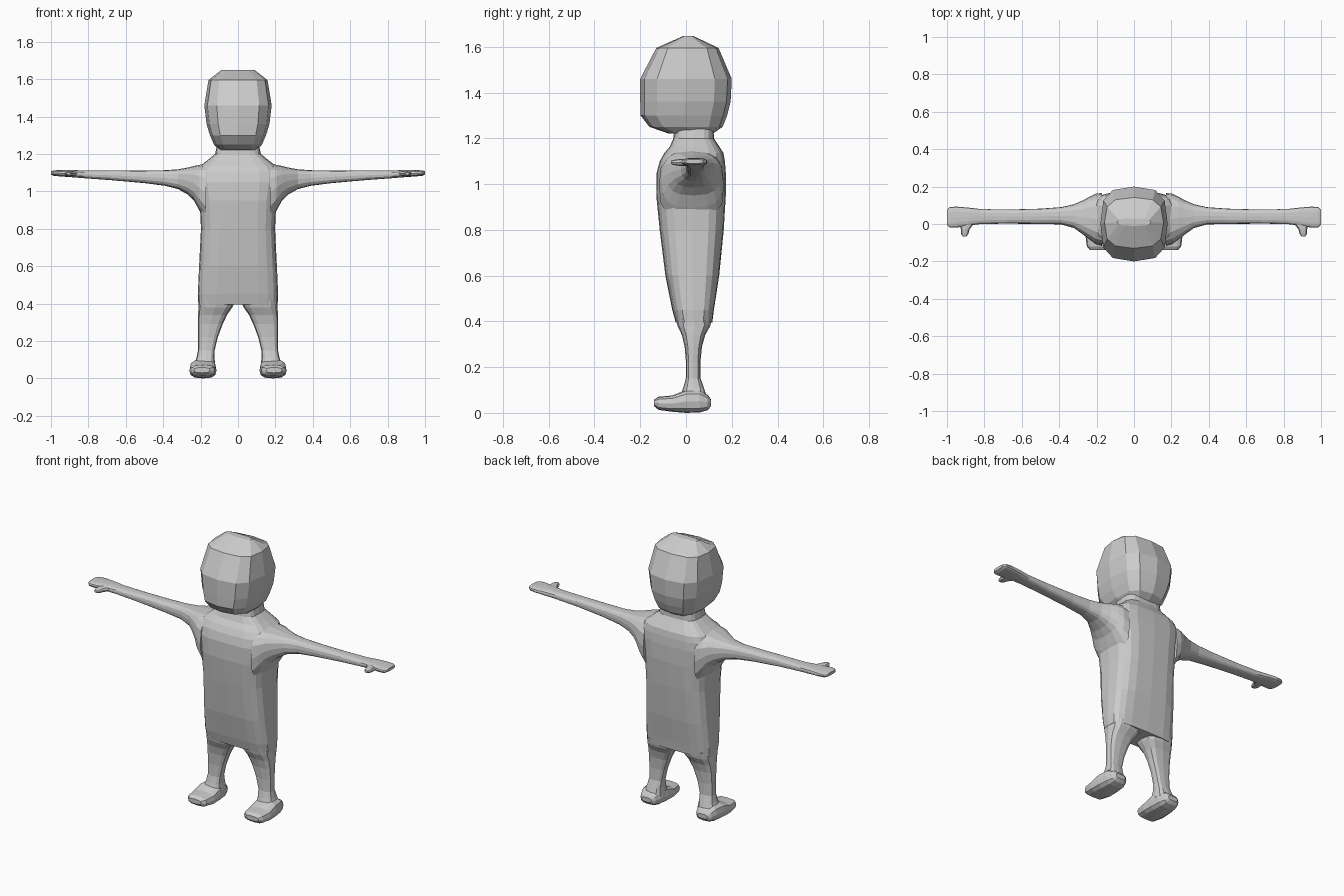
import bpy, bmesh
from math import cos, sin, pi


def rounded(v, p):
    return (1 if v >= 0 else -1) * abs(v) ** (2 / p)


def loft(name, axis, rows, n=16, p=3.0, mirror=False):
    """Skin rounded-box rings; a row is (position, a_min, a_max, b_min, b_max)."""
    bm = bmesh.new()
    rings = []
    for t, a0, a1, b0, b1 in rows:
        ring = []
        for i in range(n):
            g = 2 * pi * i / n
            a = (a0 + a1) / 2 + (a1 - a0) / 2 * rounded(cos(g), p)
            b = (b0 + b1) / 2 + (b1 - b0) / 2 * rounded(sin(g), p)
            co = {'X': (t, a, b), 'Y': (a, t, b), 'Z': (a, b, t)}[axis]
            ring.append(bm.verts.new(co))
        rings.append(ring)
    for r, s in zip(rings, rings[1:]):
        for i in range(n):
            j = (i + 1) % n
            bm.faces.new((r[i], r[j], s[j], s[i]))
    bm.faces.new(rings[0])
    bm.faces.new(rings[-1])
    if mirror:
        d = bmesh.ops.duplicate(bm, geom=bm.verts[:] + bm.edges[:] + bm.faces[:])
        for v in d['geom']:
            if isinstance(v, bmesh.types.BMVert):
                v.co.x *= -1
    bmesh.ops.recalc_face_normals(bm, faces=bm.faces[:])
    me = bpy.data.meshes.new(name)
    bm.to_mesh(me)
    bm.free()
    ob = bpy.data.objects.new(name, me)
    bpy.context.collection.objects.link(ob)
    return ob


# Torso with sloping shoulders and neck
torso = loft("body", 'Z', [
    (0.395, -.212, .212, -.045, .115), (0.45, -.215, .215, -.06, .122),
    (0.60, -.208, .208, -.09, .145), (0.80, -.198, .198, -.115, .165),
    (0.95, -.205, .205, -.13, .174), (1.05, -.222, .222, -.128, .174),
    (1.10, -.222, .222, -.115, .17), (1.135, -.205, .205, -.095, .164),
    (1.165, -.165, .165, -.07, .145), (1.20, -.122, .122, -.055, .122),
    (1.26, -.11, .11, -.05, .12)], n=20, p=3.6)

# Head
head = loft("head", 'Z', [
    (1.222, -.10, .10, -.08, .12), (1.25, -.128, .128, -.16, .16),
    (1.30, -.15, .15, -.199, .18), (1.36, -.168, .168, -.2, .195),
    (1.46, -.18, .18, -.2, .2), (1.595, -.158, .158, -.13, .142),
    (1.648, -.09, .09, -.01, .03)], n=12, p=3.0)

# Arms, flaring into the shoulders and flattening into the hands
arms = loft("arms", 'X', [
    (.17, -.118, .166, .84, 1.148), (.205, -.108, .162, .895, 1.142),
    (.235, -.085, .148, .95, 1.136), (.27, -.058, .128, .984, 1.127),
    (.32, -.022, .106, 1.012, 1.118), (.39, -.002, .09, 1.03, 1.113),
    (.50, .0, .082, 1.044, 1.111), (.68, .002, .077, 1.06, 1.111),
    (.82, .0, .08, 1.07, 1.111), (.88, -.008, .087, 1.075, 1.114),
    (.95, -.02, .093, 1.08, 1.114), (.985, -.02, .09, 1.083, 1.112),
    (1.0, -.005, .075, 1.09, 1.108)], n=16, p=2.8, mirror=True)

# Thumbs
thumbs = loft("thumbs", 'Y', [
    (-.066, .895, .916, 1.088, 1.102), (-.052, .885, .925, 1.083, 1.106),
    (-.03, .88, .926, 1.08, 1.109), (.01, .85, .93, 1.08, 1.108)],
    n=8, p=2.4, mirror=True)

# Legs
legs = loft("legs", 'Z', [
    (.42, .012, .211, -.046, .114), (.38, .03, .211, -.037, .106),
    (.34, .058, .214, -.018, .084), (.29, .082, .215, -.006, .07),
    (.22, .108, .214, .0, .063), (.15, .125, .214, -.001, .064),
    (.11, .126, .222, -.012, .078), (.06, .12, .24, -.03, .095)],
    n=12, p=3.0, mirror=True)

# Feet
feet = loft("feet", 'Y', [
    (-.14, .15, .235, .03, .058), (-.12, .125, .252, .013, .071),
    (-.06, .115, .26, .005, .076), (.0, .116, .258, .0, .1),
    (.06, .122, .25, .002, .1), (.095, .135, .238, .012, .078),
    (.11, .155, .22, .03, .058)], n=12, p=3.0, mirror=True)

# Fuse every part into one continuous skin
for part in (legs, feet, arms, thumbs, head):
    mod = torso.modifiers.new("join_" + part.name, 'BOOLEAN')
    mod.operation = 'UNION'
    mod.solver = 'EXACT'
    mod.object = part
deps = bpy.context.evaluated_depsgraph_get()
fused = bpy.data.meshes.new_from_object(torso.evaluated_get(deps))
torso.modifiers.clear()
torso.data = fused
for part in (legs, feet, arms, thumbs, head):
    bpy.data.objects.remove(part)
